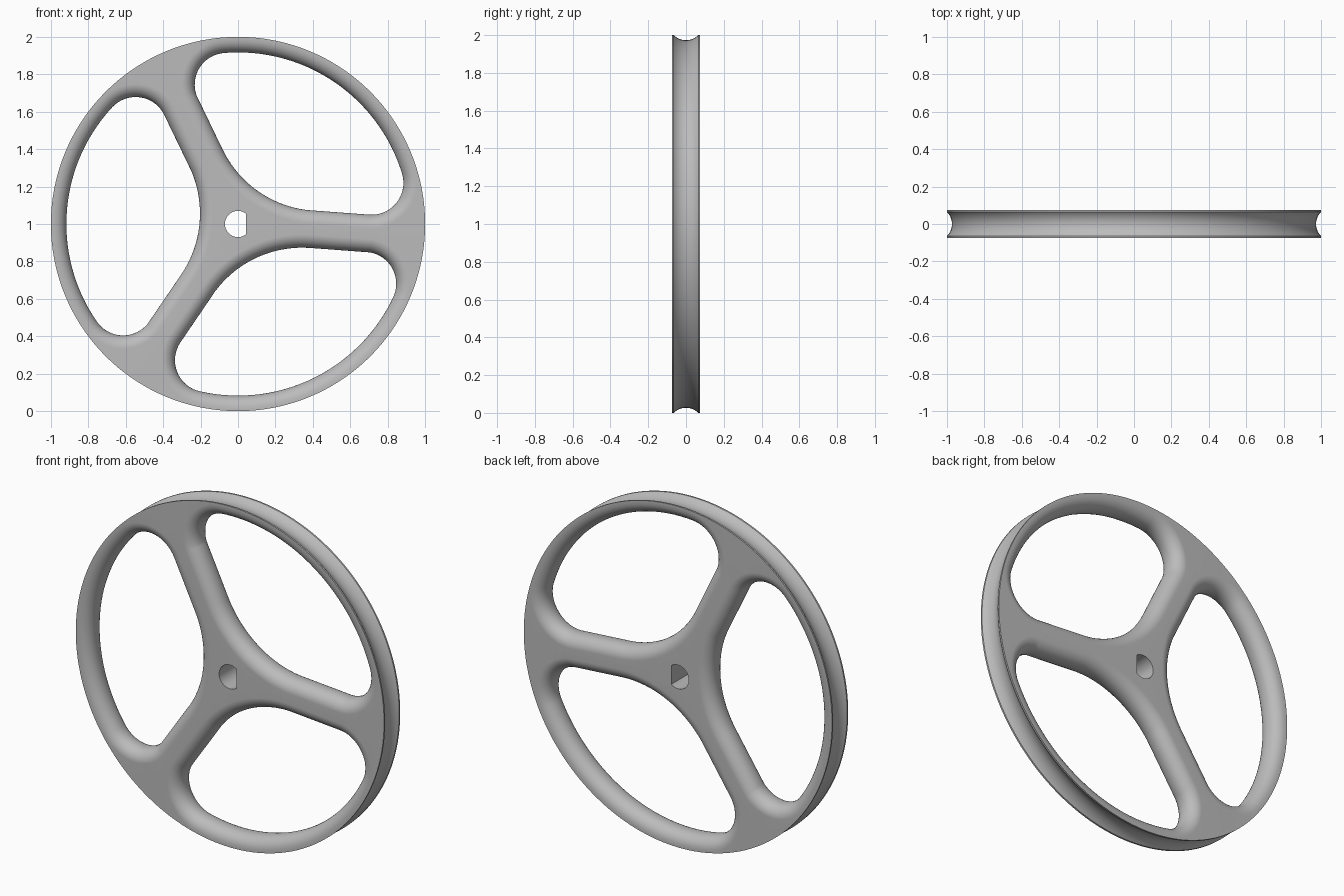
import bpy, bmesh
from math import sin, cos, tan, acos, atan2, hypot, sqrt, pi, radians

if "Cube" in bpy.data.objects:
    bpy.data.objects.remove(bpy.data.objects["Cube"], do_unlink=True)

HALF = 0.075            # half thickness of the wheel
FILLET = 0.07           # rounding of the window edges
SPOKE = 0.10            # half width of a spoke
SPOKE_ANGLE = radians(-4.1)
RIM_IN = 0.917          # inner radius of the rim
HUB_R, CORNER_R = 0.58, 0.17
BORE_R, BORE_FLAT = 0.07, 0.043
LIP, GROOVE = 0.065, 0.027

bm = bmesh.new()


def ring(points, y):
    """Closed row of vertices at depth y."""
    return [bm.verts.new((u, y, v + 1)) for u, v in points]


def loft(rings):
    for a, b in zip(rings, rings[1:]):
        for i in range(len(a)):
            j = (i + 1) % len(a)
            bm.faces.new((a[i], a[j], b[j], b[i]))


def window(turn, grow):
    """Window between two spokes: four tangent arcs, widened by grow."""
    hub = (HUB_R + SPOKE) / sin(pi / 3)
    off = SPOKE + CORNER_R
    dist = RIM_IN - CORNER_R
    phi = pi / 3 - atan2(off, sqrt(dist ** 2 - off ** 2))
    cx, cy = dist * cos(phi), dist * sin(phi)
    side = radians(150)
    arcs = [(hub, 0, HUB_R, side, 2 * pi - side, 20),
            (cx, -cy, CORNER_R, -side, -phi, 18),
            (0, 0, RIM_IN, -phi, phi, 40),
            (cx, cy, CORNER_R, phi, side, 18)]
    pts = []
    for x, y, r, a0, a1, n in arcs:
        for i in range(n):
            a = a0 + (a1 - a0) * i / n
            u, v = x + (r + grow) * cos(a), y + (r + grow) * sin(a)
            pts.append((u * cos(turn) - v * sin(turn), u * sin(turn) + v * cos(turn)))
    return pts


def circle(r, n=180):
    return [(r * cos(2 * pi * i / n), r * sin(2 * pi * i / n)) for i in range(n)]


walls = []

# Rim with a round belt groove
groove_r = (LIP ** 2 + GROOVE ** 2) / (2 * GROOVE)
profile = [(-HALF, 1)]
for i in range(17):
    y = -LIP + 2 * LIP * i / 16
    profile.append((y, 1 - GROOVE + groove_r - sqrt(groove_r ** 2 - y ** 2)))
profile.append((HALF, 1))
walls.append([ring(circle(r), y) for y, r in profile])

# Rounded walls of the three windows
STEPS = 8
section = [(-HALF + FILLET * (1 - cos(i * pi / 2 / STEPS)),
            FILLET * (1 - sin(i * pi / 2 / STEPS))) for i in range(STEPS + 1)]
section += [(-y, d) for y, d in reversed(section)]
for k in range(3):
    turn = SPOKE_ANGLE + pi / 3 + k * 2 * pi / 3
    walls.append([ring(window(turn, d), y) for y, d in section])

# D-shaped bore
start = acos(BORE_FLAT / BORE_R)
bore = [(BORE_R * cos(a), BORE_R * sin(a))
        for a in (start + (2 * pi - 2 * start) * i / 32 for i in range(33))]
walls.append([ring(bore, -HALF), ring(bore, HALF)])

for rings in walls:
    loft(rings)

# Flat front and back faces
for end in (0, -1):
    edges = []
    for rings in walls:
        row = rings[end]
        edges += [bm.edges.get((row[i - 1], row[i])) for i in range(len(row))]
    bmesh.ops.triangle_fill(bm, edges=edges, use_beauty=True,
                            normal=(0, -1 if end == 0 else 1, 0))
bmesh.ops.recalc_face_normals(bm, faces=bm.faces[:])

mesh = bpy.data.meshes.new("spoked_wheel")
bm.to_mesh(mesh)
bm.free()
wheel = bpy.data.objects.new("spoked_wheel", mesh)
bpy.context.collection.objects.link(wheel)

# Grey material
grey = bpy.data.materials.new("light_grey")
grey.use_nodes = True
colour = (0.5, 0.5, 0.5, 1)
grey.diffuse_color = colour
grey.node_tree.nodes["Principled BSDF"].inputs["Base Color"].default_value = colour
mesh.materials.append(grey)

# Smooth shading with crisp lips and flat faces
bpy.ops.object.select_all(action="DESELECT")
wheel.select_set(True)
bpy.context.view_layer.objects.active = wheel
bpy.ops.object.shade_smooth_by_angle(angle=radians(30))
weighted = wheel.modifiers.new("weighted_normals", "WEIGHTED_NORMAL")
weighted.keep_sharp = True
